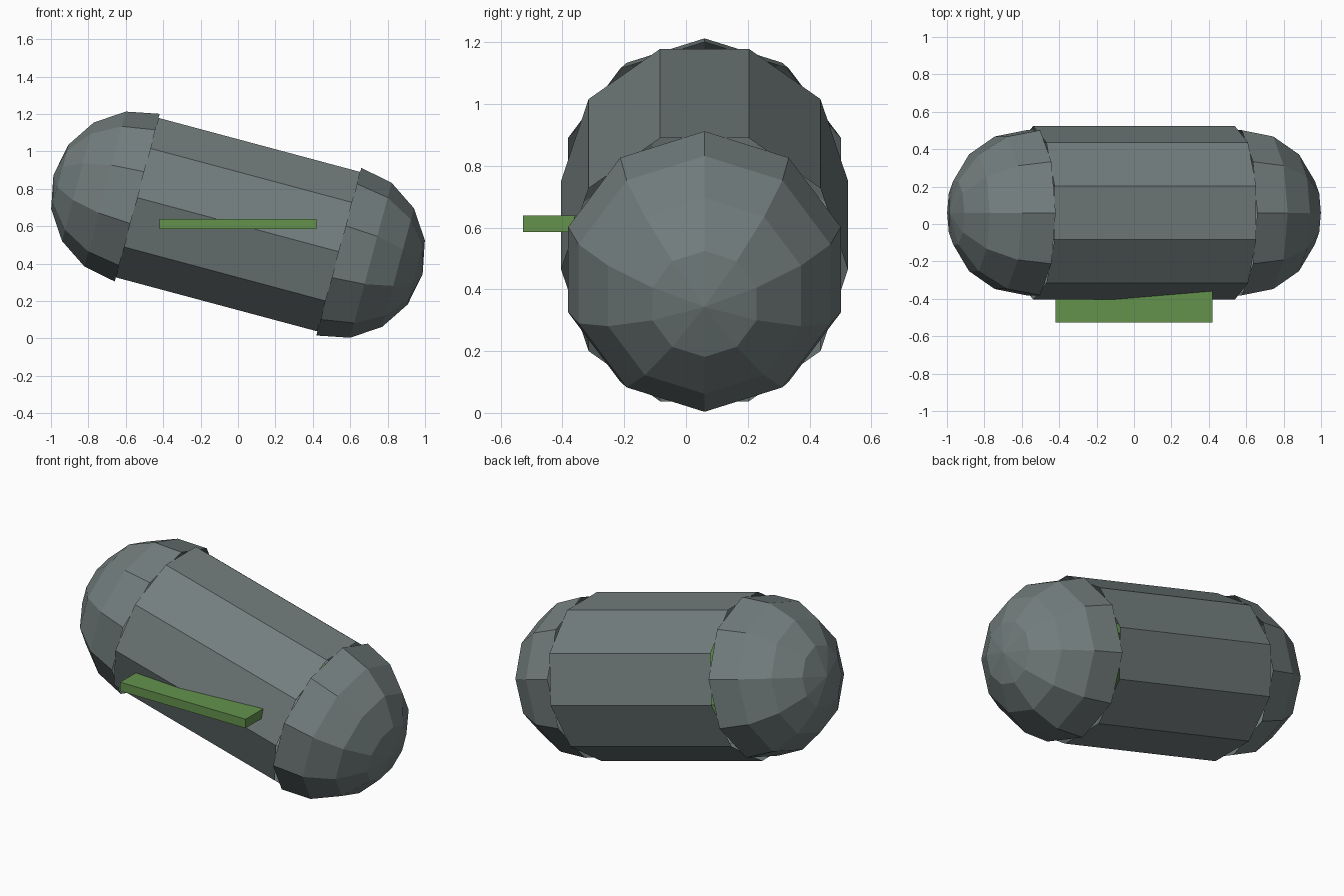
import bpy
import bmesh
from math import sin, cos, pi, radians
from mathutils import Matrix

cube = bpy.data.objects.get("Cube")
if cube:
    bpy.data.objects.remove(cube, do_unlink=True)

SIDES = 10
RADIUS = 0.464
HALF = 0.558
TILT = Matrix.Translation((0, 0.06, 0.608)) @ Matrix.Rotation(radians(15), 4, 'Y')


def material(name, color):
    mat = bpy.data.materials.new(name)
    mat.use_nodes = True
    mat.diffuse_color = color
    mat.node_tree.nodes["Principled BSDF"].inputs["Base Color"].default_value = color
    return mat


def add_object(name, bm, mat, matrix):
    bmesh.ops.recalc_face_normals(bm, faces=bm.faces)
    bm.transform(matrix)
    mesh = bpy.data.meshes.new(name)
    bm.to_mesh(mesh)
    bm.free()
    mesh.materials.append(mat)
    obj = bpy.data.objects.new(name, mesh)
    bpy.context.collection.objects.link(obj)
    return obj


def lathe(name, profile, phase, mat):
    """Open shell around the x axis; a zero radius makes a pole."""
    bm = bmesh.new()
    rings = []
    for x, r in profile:
        if r < 1e-4:
            rings.append([bm.verts.new((x, 0, 0))] * SIDES)
            continue
        angles = [phase + 2 * pi * i / SIDES for i in range(SIDES)]
        rings.append([bm.verts.new((x, r * cos(a), r * sin(a))) for a in angles])
    for a, b in zip(rings, rings[1:]):
        for i in range(SIDES):
            j = (i + 1) % SIDES
            bm.faces.new(list(dict.fromkeys((a[i], a[j], b[j], b[i]))))
    obj = add_object(name, bm, mat, TILT)
    # Point the shell's normals away from its axis
    centre = TILT.translation
    face = obj.data.polygons[0]
    if face.normal.dot(face.center - centre) < 0:
        obj.data.flip_normals()
    return obj


slate = material("slate grey", (0.17, 0.205, 0.205, 1))
green = material("leaf green", (0.125, 0.29, 0.075, 1))

# Open ten-sided body tube
lathe("body_tube", [(-HALF, RADIUS), (HALF, RADIUS)], 0, slate)

# Domed ends, turned half a facet against the tube
for name, side in (("left_dome", 1), ("right_dome", -1)):
    arc = [pi / 2 * i / 4 for i in range(5)]
    profile = [(side * (HALF + RADIUS * sin(a)), RADIUS * cos(a)) for a in arc]
    lathe(name, profile, pi / 2, slate)

# Level plate running through the tube and out of the front
bm = bmesh.new()
bmesh.ops.create_cube(bm, size=1)
add_object("front_plate", bm, green,
           Matrix.Translation((0, -0.107, 0.612)) @ Matrix.Diagonal((0.84, 0.84, 0.054, 1)))
